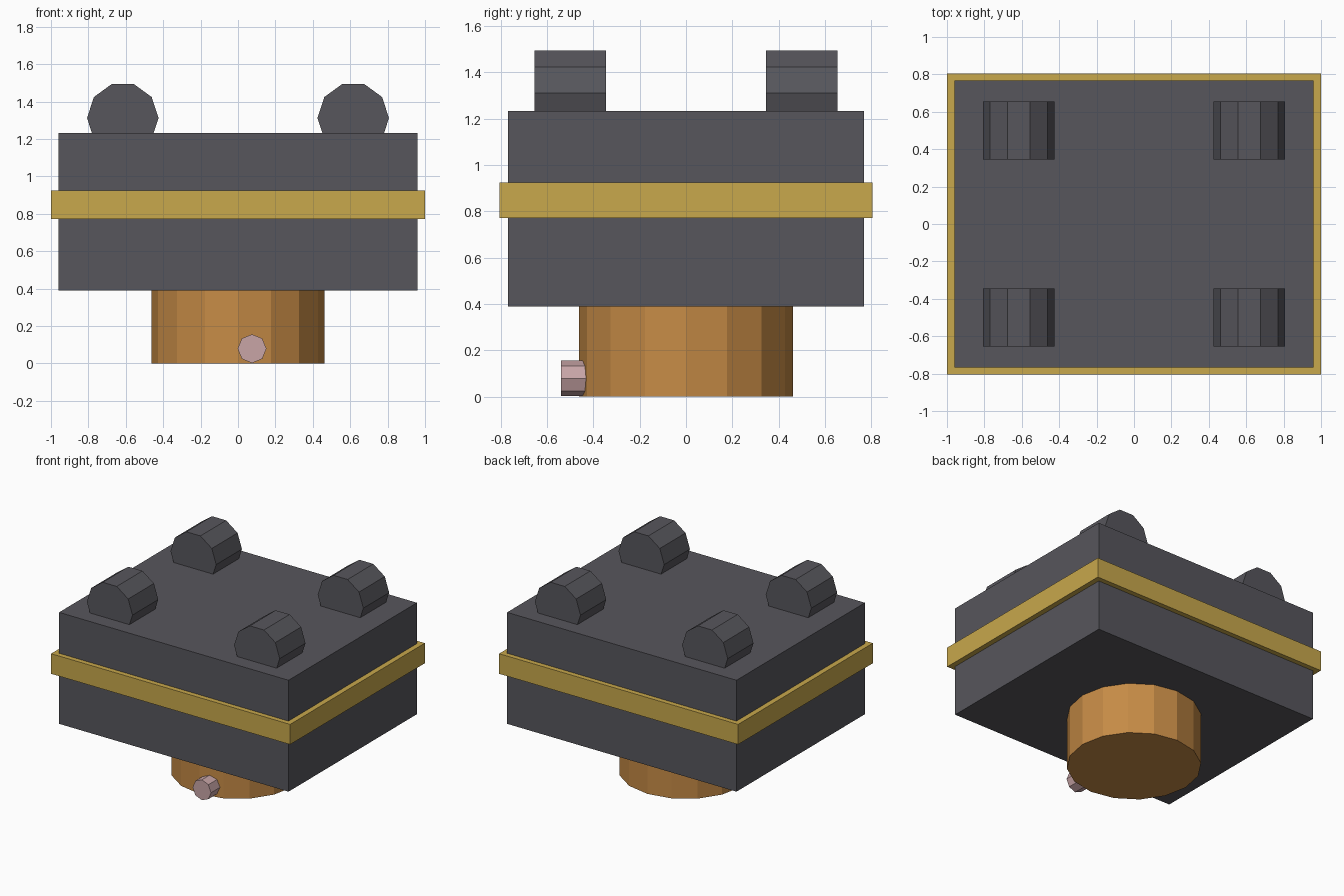
import bpy
from math import pi
from mathutils import Matrix

cube = bpy.data.objects.get("Cube")
if cube:
    bpy.data.objects.remove(cube, do_unlink=True)


def material(name, rgb):
    m = bpy.data.materials.new(name)
    m.use_nodes = True
    m.diffuse_color = (*rgb, 1)
    m.node_tree.nodes["Principled BSDF"].inputs["Base Color"].default_value = (*rgb, 1)
    return m


charcoal = material("charcoal", (0.095, 0.093, 0.107))
gold = material("gold", (0.578, 0.392, 0.072))
copper = material("copper", (0.565, 0.258, 0.061))
pink = material("dusty pink", (0.578, 0.376, 0.384))


def finish(name, mat):
    obj = bpy.context.object
    obj.name = obj.data.name = name
    obj.data.materials.append(mat)


def box(name, mat, width, depth, bottom, top):
    bpy.ops.mesh.primitive_cube_add(size=1, location=(0, 0, (bottom + top) / 2))
    bpy.context.object.data.transform(Matrix.Diagonal((width, depth, top - bottom, 1)))
    finish(name, mat)


def prism(name, mat, sides, radius, length, centre, along_y=False, turn=0):
    bpy.ops.mesh.primitive_cylinder_add(vertices=sides, radius=radius, depth=length,
                                        location=centre)
    mesh = bpy.context.object.data
    mesh.transform(Matrix.Rotation(turn, 4, "Z"))
    if along_y:
        mesh.transform(Matrix.Rotation(pi / 2, 4, "X"))
    finish(name, mat)


# Main block with the band around its middle
box("body", charcoal, 1.92, 1.535, 0.39, 1.233)
box("band", gold, 2, 1.61, 0.772, 0.924)

# Round base and the small knob on its front
prism("base", copper, 16, 0.462, 0.4, (0, 0, 0.2))
prism("knob", pink, 8, 0.077, 0.15, (0.075, -0.464, 0.079), along_y=True)

# Four rounded lugs, sunk into the top
for side, x in (("left", 0.616), ("right", -0.616)):
    for end, y in (("front", -0.5), ("back", 0.5)):
        prism(f"lug_{end}_{side}", charcoal, 10, 0.191, 0.308, (x, y, 1.312),
              along_y=True, turn=pi / 10)
